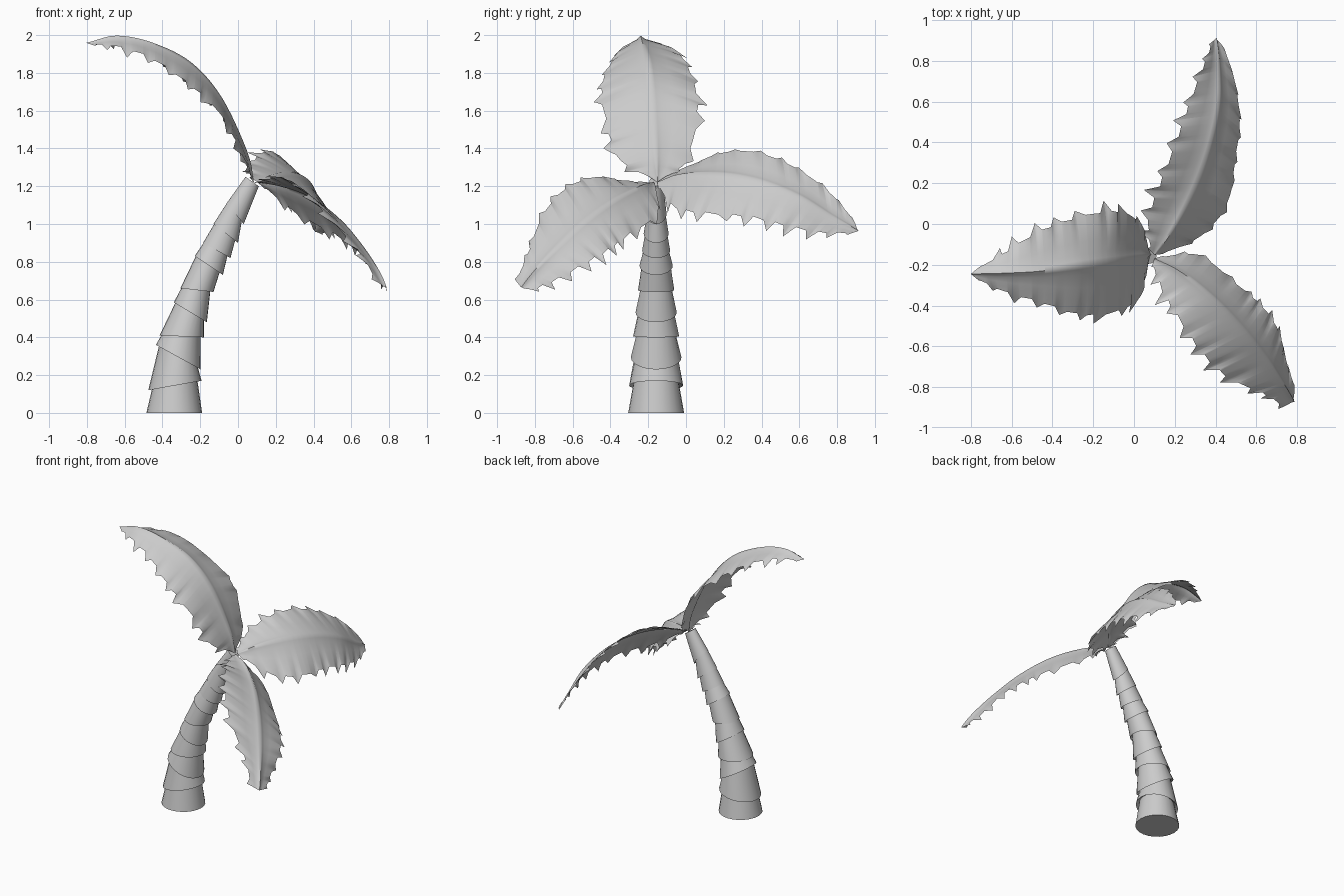
import bpy, bmesh, math, random
from mathutils import Vector

if "Cube" in bpy.data.objects:
    bpy.data.objects.remove(bpy.data.objects["Cube"])
random.seed(7)


def make_object(name, bm, angle):
    bmesh.ops.recalc_face_normals(bm, faces=bm.faces)
    me = bpy.data.meshes.new(name)
    bm.to_mesh(me)
    bm.free()
    ob = bpy.data.objects.new(name, me)
    bpy.context.collection.objects.link(ob)
    bpy.ops.object.select_all(action='DESELECT')
    ob.select_set(True)
    bpy.context.view_layer.objects.active = ob
    bpy.ops.object.shade_smooth_by_angle(angle=math.radians(angle))


def spline(pts, t):
    # Catmull-Rom point at t in 0..1
    p = [Vector(q) for q in pts]
    p = [2 * p[0] - p[1]] + p + [2 * p[-1] - p[-2]]
    n = len(pts) - 1
    i = min(int(t * n), n - 1)
    u = t * n - i
    a, b, c, d = p[i:i + 4]
    return 0.5 * (2 * b + (c - a) * u + (2 * a - 5 * b + 4 * c - d) * u ** 2
                  + (3 * b - a - 3 * c + d) * u ** 3)


# Trunk: one tube of tapered collars; each lip is left (x, z), right (x, z), y radius
lips = [
    (-.485, 0, -.19, 0, .148),
    (-.475, .12, -.193, .17, .143),
    (-.435, .36, -.198, .23, .134),
    (-.415, .41, -.18, .40, .122),
    (-.34, .585, -.165, .48, .109),
    (-.305, .66, -.13, .64, .096),
    (-.23, .83, -.08, .73, .088),
    (-.185, .90, -.04, .82, .074),
    (-.13, 1.0, 0, .90, .066),
    (-.06, 1.11, .03, 1.0, .055),
    (.04, 1.25, .11, 1.20, .036),
]
N = 24
bm = bmesh.new()


def ring(lip, scale):
    x0, z0, x1, z1, r = lip
    out = []
    for k in range(N):
        a = 2 * math.pi * k / N
        f = 0.5 + 0.5 * scale * math.cos(a)
        out.append(bm.verts.new((x0 + (x1 - x0) * f, -.158 + r * scale * math.sin(a),
                                 z0 + (z1 - z0) * f + (1 - scale) * .12)))
    return out


rings = [ring(lips[0], 1)]
for lip in lips[1:-1]:
    rings += [ring(lip, .83), ring(lip, 1)]
rings.append(ring(lips[-1], 1))
for a, b in zip(rings, rings[1:]):
    for k in range(N):
        j = (k + 1) % N
        bm.faces.new((a[k], a[j], b[j], b[k]))
bm.faces.new(rings[0])
bm.faces.new(rings[-1])
make_object("trunk", bm, 50)


# Fronds: sheet lofted from edge to midrib to edge, with irregular spiky margins
def margin(teeth):
    # random tooth tips (t, height) with a shallow scallop between each pair
    ts = [(i + random.uniform(-.28, .28)) / teeth for i in range(1, teeth)]
    ts = [0] + ts + [1]
    keys = []
    for a, b in zip(ts, ts[1:]):
        keys += [(a, random.uniform(.022, .05)), (a + (b - a) * .25, -.012),
                 (a + (b - a) * .7, -.006)]
    return keys + [(1, .03)]


def height(keys, t):
    for (a, h), (b, g) in zip(keys, keys[1:]):
        if t <= b:
            return h + (g - h) * (t - a) / (b - a)
    return keys[-1][1]


def frond(name, left, mid, right, teeth=10):
    bm = bmesh.new()
    lanes = [1, .88, .7, .45, .2, .09, 0]
    keys = [margin(teeth), margin(teeth)]
    ts = sorted({k[0] for ks in keys for k in ks} | {i / 30 for i in range(31)})
    grid = []
    for t in ts:
        m, l, r = (spline(p, t) for p in (mid, left, right))
        ahead = spline(mid, min(t + .01, 1)) - spline(mid, max(t - .01, 0))
        up = (r - l).cross(ahead).normalized()
        if up.z < 0:
            up = -up
        row = []
        for side, e in enumerate((l, r)):
            span = e - m
            w = span.length
            fit = min(1, w / .1)
            off = height(keys[side], t) * fit
            pts = []
            for s in lanes:
                p = m + span * s + up * (.025 * w * 4 * s * (1 - s))
                p += (span / w - up * .45) * off * s ** 4
                p += up * .012 * fit * max(0, 1 - s / .2)     # raised midrib
                pts.append(p)
            row += pts if side == 0 else pts[-2::-1]
        grid.append([bm.verts.new(p) for p in row])
    for a, b in zip(grid, grid[1:]):
        for k in range(len(a) - 1):
            bm.faces.new((a[k], a[k + 1], b[k + 1], b[k]))
    make_object(name, bm, 60)


frond("left_frond",
      [(.07, -.12, 1.24), (.03, .01, 1.33), (-.09, .07, 1.6), (-.28, .04, 1.77),
       (-.47, -.03, 1.90), (-.63, -.13, 1.95), (-.77, -.22, 1.95)],
      [(.08, -.15, 1.22), (.03, -.16, 1.40), (-.1, -.18, 1.67), (-.26, -.2, 1.85),
       (-.46, -.23, 1.95), (-.64, -.24, 1.985), (-.8, -.245, 1.955)],
      [(.07, -.18, 1.24), (.03, -.36, 1.34), (-.1, -.44, 1.58), (-.27, -.45, 1.74),
       (-.46, -.39, 1.87), (-.63, -.34, 1.93), (-.77, -.27, 1.95)])
frond("back_frond",
      [(.08, -.13, 1.24), (.06, .02, 1.31), (.12, .2, 1.38), (.19, .38, 1.38),
       (.26, .58, 1.30), (.33, .76, 1.17), (.38, .89, 1.02)],
      [(.1, -.15, 1.22), (.2, 0, 1.26), (.3, .2, 1.26), (.37, .4, 1.22),
       (.41, .6, 1.14), (.41, .78, 1.03), (.4, .91, .96)],
      [(.13, -.15, 1.2), (.33, -.06, 1.08), (.46, .1, 1.05), (.5, .33, 1.03),
       (.52, .5, .99), (.495, .7, .95), (.44, .87, .95)])
frond("front_frond",
      [(.09, -.2, 1.22), (.13, -.33, 1.23), (.22, -.48, 1.25), (.33, -.64, 1.19),
       (.46, -.76, 1.05), (.62, -.83, .87), (.73, -.9, .7)],
      [(.1, -.17, 1.22), (.24, -.25, 1.19), (.4, -.38, 1.12), (.54, -.53, 1.01),
       (.65, -.67, .88), (.73, -.79, .76), (.78, -.87, .66)],
      [(.13, -.16, 1.2), (.32, -.15, 1.04), (.49, -.28, .95), (.63, -.4, .86),
       (.71, -.52, .79), (.75, -.68, .7), (.79, -.8, .65)])
